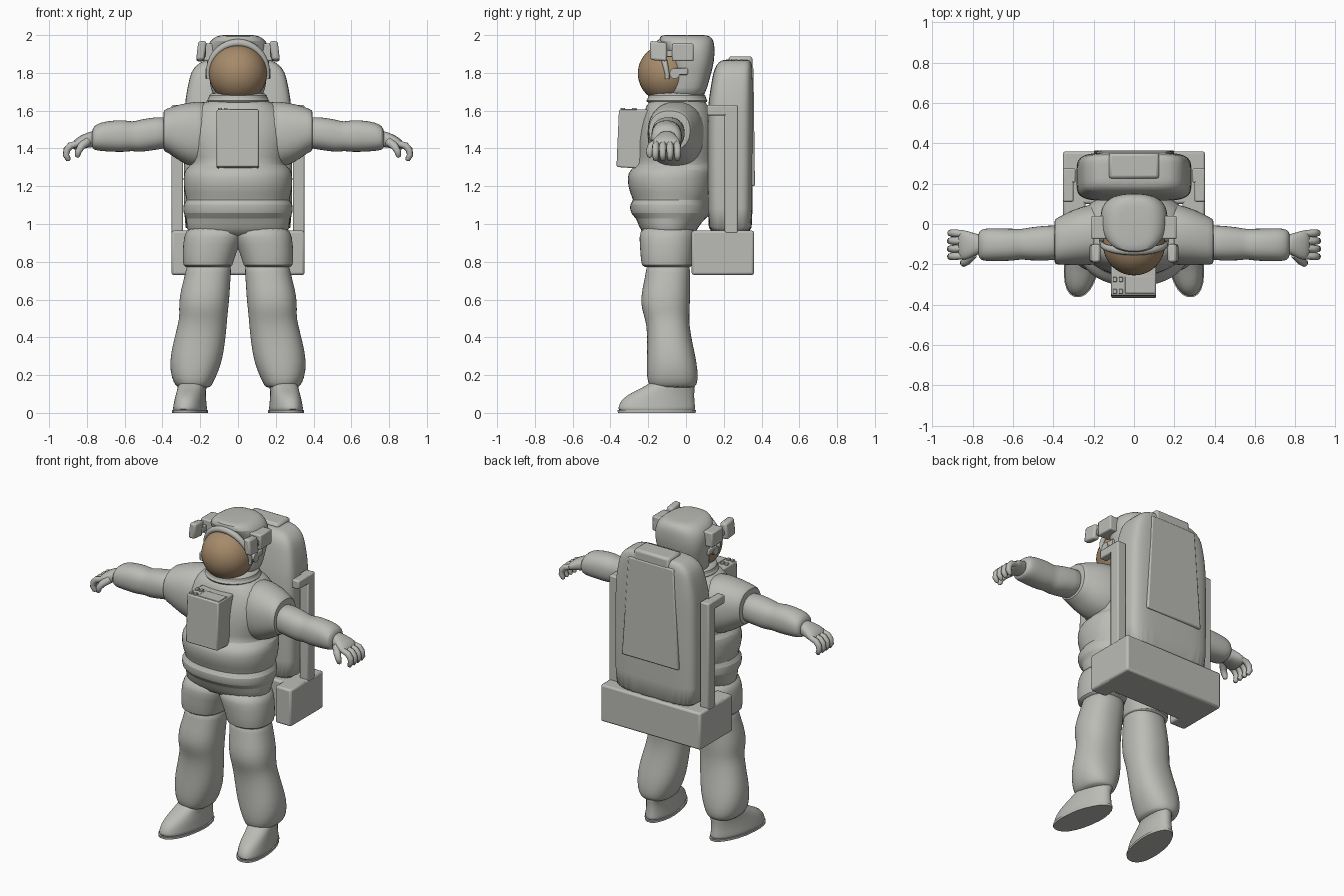
import bpy, bmesh, math
from mathutils import Vector


def material(name, rgb):
    m = bpy.data.materials.new(name)
    m.diffuse_color = (*rgb, 1)
    return m


SUIT = material("suit grey", (0.50, 0.50, 0.47))
GOLD = material("visor bronze", (0.38, 0.255, 0.145))


def finish(ob, mat, mirror=False, bevel=0, subsurf=0, angle=40):
    ob.data.materials.append(mat)
    if bevel:
        b = ob.modifiers.new("bevel", 'BEVEL')
        b.width, b.segments = bevel, 2
    if subsurf:
        ob.modifiers.new("smooth", 'SUBSURF').levels = subsurf
    if mirror:
        mm = ob.modifiers.new("mirror", 'MIRROR')
        mm.use_mirror_merge = False
    bpy.ops.object.select_all(action='DESELECT')
    ob.select_set(True)
    bpy.context.view_layer.objects.active = ob
    bpy.ops.object.shade_smooth_by_angle(angle=math.radians(angle))
    return ob


def to_object(name, bm):
    bmesh.ops.recalc_face_normals(bm, faces=bm.faces)
    me = bpy.data.meshes.new(name)
    bm.to_mesh(me)
    bm.free()
    ob = bpy.data.objects.new(name, me)
    bpy.context.collection.objects.link(ob)
    return ob


def loft(name, rings, axis='z', mat=SUIT, mirror=False, n=24, power=2.3,
         subsurf=1, shear=None, angle=40):
    """Rings are (position, a0, a1, b0, b1): extents across the axis."""
    bm = bmesh.new()
    loops = []
    for t, a0, a1, b0, b1 in rings:
        loop = []
        for i in range(n):
            u = 2 * math.pi * (i + 0.5) / n
            c, s = math.cos(u), math.sin(u)
            a = (a0 + a1) / 2 + (a1 - a0) / 2 * math.copysign(abs(c) ** (2 / power), c)
            b = (b0 + b1) / 2 + (b1 - b0) / 2 * math.copysign(abs(s) ** (2 / power), s)
            p = Vector((a, b, t) if axis == 'z' else (t, a, b))
            loop.append(bm.verts.new(shear(p) if shear else p))
        loops.append(loop)
    for lo, hi in zip(loops, loops[1:]):
        for i in range(n):
            j = (i + 1) % n
            bm.faces.new((lo[i], lo[j], hi[j], hi[i]))
    bm.faces.new(loops[0])
    bm.faces.new(loops[-1])
    return finish(to_object(name, bm), mat, mirror, subsurf=subsurf, angle=angle)


def box(name, x, y, z, mirror=False, bevel=0.008, shape=None):
    bm = bmesh.new()
    bmesh.ops.create_cube(bm, size=1)
    for v in bm.verts:
        v.co = Vector([r[0] if c < 0 else r[1] for r, c in zip((x, y, z), v.co)])
        if shape:
            v.co = shape(v.co)
    return finish(to_object(name, bm), SUIT, mirror, bevel)


def tube(name, pts, radii, mirror=False, res=3):
    cu = bpy.data.curves.new(name, 'CURVE')
    cu.dimensions, cu.bevel_depth, cu.bevel_resolution = '3D', 1, res
    cu.use_fill_caps = True
    sp = cu.splines.new('POLY')
    sp.points.add(len(pts) - 1)
    for p, co, r in zip(sp.points, pts, radii):
        p.co, p.radius = (*co, 1), r
    ob = bpy.data.objects.new(name, cu)
    bpy.context.collection.objects.link(ob)
    bpy.ops.object.select_all(action='DESELECT')
    ob.select_set(True)
    bpy.context.view_layer.objects.active = ob
    bpy.ops.object.convert(target='MESH')
    return finish(bpy.context.object, SUIT, mirror, angle=60)


# Torso with belt and waist folds
loft("torso", [(z, -w, w, f, b) for z, w, f, b in (
    (.92, .26, -.21, .04), (.98, .275, -.25, .06), (1.035, .275, -.265, .11),
    (1.05, .292, -.295, .13), (1.11, .295, -.303, .13), (1.125, .268, -.275, .13),
    (1.16, .287, -.30, .15), (1.25, .293, -.317, .16), (1.29, .283, -.295, .17),
    (1.312, .25, -.265, .17), (1.34, .255, -.26, .17), (1.45, .29, -.26, .17),
    (1.56, .28, -.235, .15), (1.63, .21, -.21, .12), (1.665, .15, -.19, .09))])

# Trouser tops, legs and boots
loft("trouser_top", [(.775, .045, .275, -.21, .02), (.768, .03, .292, -.238, .035),
                     (.85, .01, .295, -.242, .042), (.93, -.03, .288, -.25, .05),
                     (1.0, -.05, .27, -.24, .05)], mirror=True)
loft("leg", [(.82, .03, .27, -.21, .02), (.74, .037, .278, -.212, .025),
             (.66, .042, .302, -.232, .022), (.58, .047, .315, -.242, .022),
             (.52, .055, .31, -.225, .018), (.47, .058, .318, -.21, .018),
             (.38, .067, .342, -.205, .032), (.27, .083, .365, -.21, .058),
             (.18, .12, .352, -.208, .066), (.145, .14, .33, -.195, .055),
             (.13, .15, .315, -.18, .04)], mirror=True)


def boot_shape(p):
    taper = 1 - 0.18 * max(0, (p.y + .1) / .15)
    return Vector((.25 + (p.x - .25) * taper - .13 * (p.y + .15), p.y, p.z))


loft("boot", [(0, .17, .335, -.352, .045), (.02, .165, .34, -.362, .052),
              (.045, .17, .335, -.355, .048), (.08, .172, .33, -.335, .045),
              (.115, .178, .325, -.275, .045), (.14, .17, .325, -.215, .048),
              (.17, .16, .32, -.19, .05)], mirror=True, shear=boot_shape)
loft("boot_sole", [(0, .162, .342, -.362, .052), (.014, .162, .342, -.364, .054)],
     mirror=True, shear=boot_shape, subsurf=0)

# Shoulders, sleeves and cuffs
loft("shoulder", [(.12, -.2, .11, 1.28, 1.655), (.22, -.205, .1, 1.29, 1.65),
                  (.31, -.205, .07, 1.33, 1.636), (.37, -.202, .035, 1.378, 1.613),
                  (.397, -.2, .025, 1.385, 1.604), (.393, -.175, .0, 1.41, 1.57)],
     'x', mirror=True)
loft("sleeve", [(.34, -.18, .0, 1.40, 1.57), (.44, -.182, -.008, 1.393, 1.567),
                (.52, -.182, -.016, 1.378, 1.553), (.56, -.174, -.026, 1.388, 1.54),
                (.60, -.184, -.022, 1.38, 1.552), (.67, -.184, -.022, 1.382, 1.548),
                (.73, -.185, -.02, 1.386, 1.538), (.762, -.18, -.028, 1.392, 1.52),
                (.775, -.158, -.045, 1.405, 1.495)], 'x', mirror=True)

# Gloves
loft("palm", [(.75, -.15, -.05, 1.405, 1.50), (.79, -.155, -.048, 1.405, 1.487),
              (.82, -.175, -.035, 1.40, 1.475), (.85, -.178, -.03, 1.395, 1.458),
              (.875, -.172, -.034, 1.39, 1.438)], 'x', mirror=True)
for i, (y, k) in enumerate(((-.048, .97), (-.085, 1), (-.122, 1), (-.158, .98))):
    path = [(.85, 1.425), (.887, 1.415), (.907, 1.393), (.912, 1.365), (.899, 1.343), (.892, 1.337)]
    s = (y + .1) * .25
    tube(f"finger_{i + 1}", [(.85 + (x - .85) * k, y + s * (x - .85) * 4, z) for x, z in path],
         [.017, .019, .0185, .017, .014, .005], True)
tube("thumb", [(.80, -.15, 1.435), (.83, -.185, 1.41), (.845, -.195, 1.385),
               (.85, -.192, 1.36), (.848, -.19, 1.352)], [.024, .021, .018, .014, .005], True)

# Neck ring and helmet shell
loft("neck_ring", [(z, -w, w, -.05 - w * .98, -.05 + w) for z, w in (
    (1.635, .165), (1.655, .168), (1.665, .155), (1.68, .158), (1.70, .14))], power=2)
loft("helmet", [(z, -w, w, f, b) for z, w, f, b in (
    (1.66, .135, -.12, .095), (1.72, .145, -.085, .112), (1.80, .157, -.085, .135),
    (1.86, .168, -.085, .15), (1.93, .168, -.115, .153), (1.97, .15, -.145, .148),
    (1.995, .115, -.138, .13), (2.002, .08, -.12, .10))], power=2.6)

# Round visor
bm = bmesh.new()
bmesh.ops.create_uvsphere(bm, u_segments=40, v_segments=24, radius=.154)
bmesh.ops.translate(bm, verts=bm.verts, vec=(0, -.101, 1.797))
finish(to_object("visor", bm), GOLD)

# Hood rim arching over the visor
arch = [math.radians(a) for a in range(-10, 191, 10)]
tube("hood_rim", [(.157 * math.cos(a), -.10 - .035 * max(0, math.sin(a)),
                   1.797 + .162 * math.sin(a)) for a in arch],
     [.012 + .009 * max(0, math.sin(a)) for a in arch], res=2)

# Helmet lamps, their mounts and side latches
box("lamp_mount", (.13, .212), (-.075, .04), (1.862, 1.955), True)
box("lamp", (.178, .222), (-.19, -.10), (1.86, 1.96), True, .012,
    lambda p: Vector((p.x - (.012 if p.z > 1.9 else 0), p.y, p.z - (p.y + .1) * .1)))
box("lamp_arm", (.17, .20), (-.12, -.06), (1.885, 1.92), True, .004)
tube("visor_latch", [(.13, -.06, 1.797), (.172, -.06, 1.797)], [.028, .028], True)
box("latch_lever", (.145, .168), (-.06, .01), (1.79, 1.825), True, .005)

# Chest control box with switches
box("chest_box", (-.113, .11), (-.355, -.2), (1.29, 1.605), bevel=.008,
    shape=lambda p: Vector((p.x, p.y - (.013 if p.z < 1.4 and p.y < -.3 else 0),
                            p.z + (.012 if p.z < 1.4 and p.y < -.3 else 0))))
for i, x in enumerate((-.095, -.065)):
    for j, y in enumerate((-.335, -.275)):
        box(f"switch_{i}{j}", (x - .01, x + .01), (y - .012, y + .012), (1.6, 1.615), bevel=.003)
box("chest_cap", (-.045, .105), (-.345, -.26), (1.6, 1.609), bevel=.003)

# Backpack body, raised spine and back panel
loft("backpack", [(z, -w, w, f, b) for z, w, f, b in (
    (.94, .285, .12, .35), (1.0, .287, .115, .352), (1.56, .287, .11, .356),
    (1.66, .28, .12, .356), (1.78, .257, .14, .354), (1.825, .238, .15, .352),
    (1.86, .195, .175, .345), (1.872, .16, .2, .335))], power=5, n=32)
box("pack_spine", (-.125, .125), (.225, .352), (1.7, 1.888), bevel=.015)
box("back_panel", (-.2, .2), (.34, .365), (1.2, 1.83), bevel=.008,
    shape=lambda p: Vector((p.x * (.8 if p.z > 1.5 else 1), p.y - (.008 if p.z > 1.5 else 0), p.z)))

# Backpack base: wide slab with forward arms
box("pack_base", (-.352, .352), (.10, .36), (.73, .965), bevel=.012)
box("base_arm", (.24, .352), (.03, .2), (.73, .965), True, .012)

# Arm rails: post and forward grip on each side
box("rail_post", (.29, .352), (.205, .275), (.95, 1.63), True)
box("rail_grip", (.30, .352), (.11, .275), (1.575, 1.63), True)
